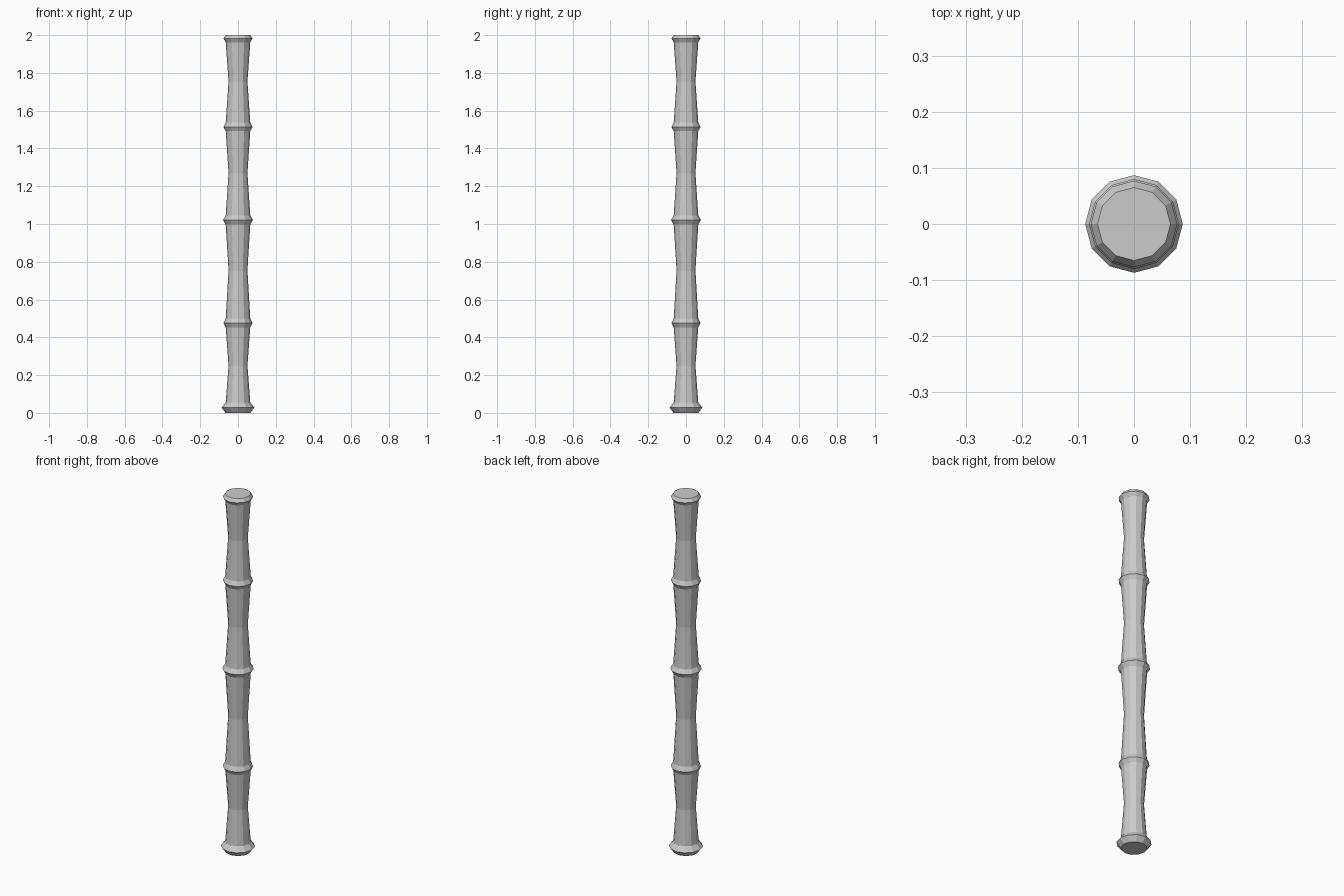
import bpy, bmesh
from math import cos, sin, tau

if "Cube" in bpy.data.objects:
    bpy.data.objects.remove(bpy.data.objects["Cube"])

SIDES = 12
R_END, R_WAIST = 0.065, 0.05

# Pole outline as (radius, height): foot knot first
profile = [(R_END, 0.0), (0.087, 0.028), (R_END, 0.055)]

# Each segment: waist height, then the knot's lower edge, peak, upper edge and peak radius
segments = [
    (0.25, 0.453, 0.475, 0.50, 0.077),
    (0.755, 0.998, 1.022, 1.045, 0.080),
    (1.27, 1.492, 1.514, 1.537, 0.077),
    (1.755, 1.962, 1.982, 2.0, 0.077),
]
for waist, low, peak, high, r_peak in segments:
    profile += [(R_WAIST, waist), (R_END, low), (r_peak, peak), (R_END, high)]

# Sweep the outline around z
bm = bmesh.new()
rings = [[bm.verts.new((r * cos(tau * i / SIDES), r * sin(tau * i / SIDES), z))
          for i in range(SIDES)] for r, z in profile]
for a, b in zip(rings, rings[1:]):
    for i in range(SIDES):
        j = (i + 1) % SIDES
        bm.faces.new((a[i], a[j], b[j], b[i]))

# End caps
bm.faces.new(rings[0][::-1])
bm.faces.new(rings[-1])

mesh = bpy.data.meshes.new("bamboo_pole")
bm.to_mesh(mesh)
bm.free()
bpy.context.collection.objects.link(bpy.data.objects.new("bamboo_pole", mesh))
